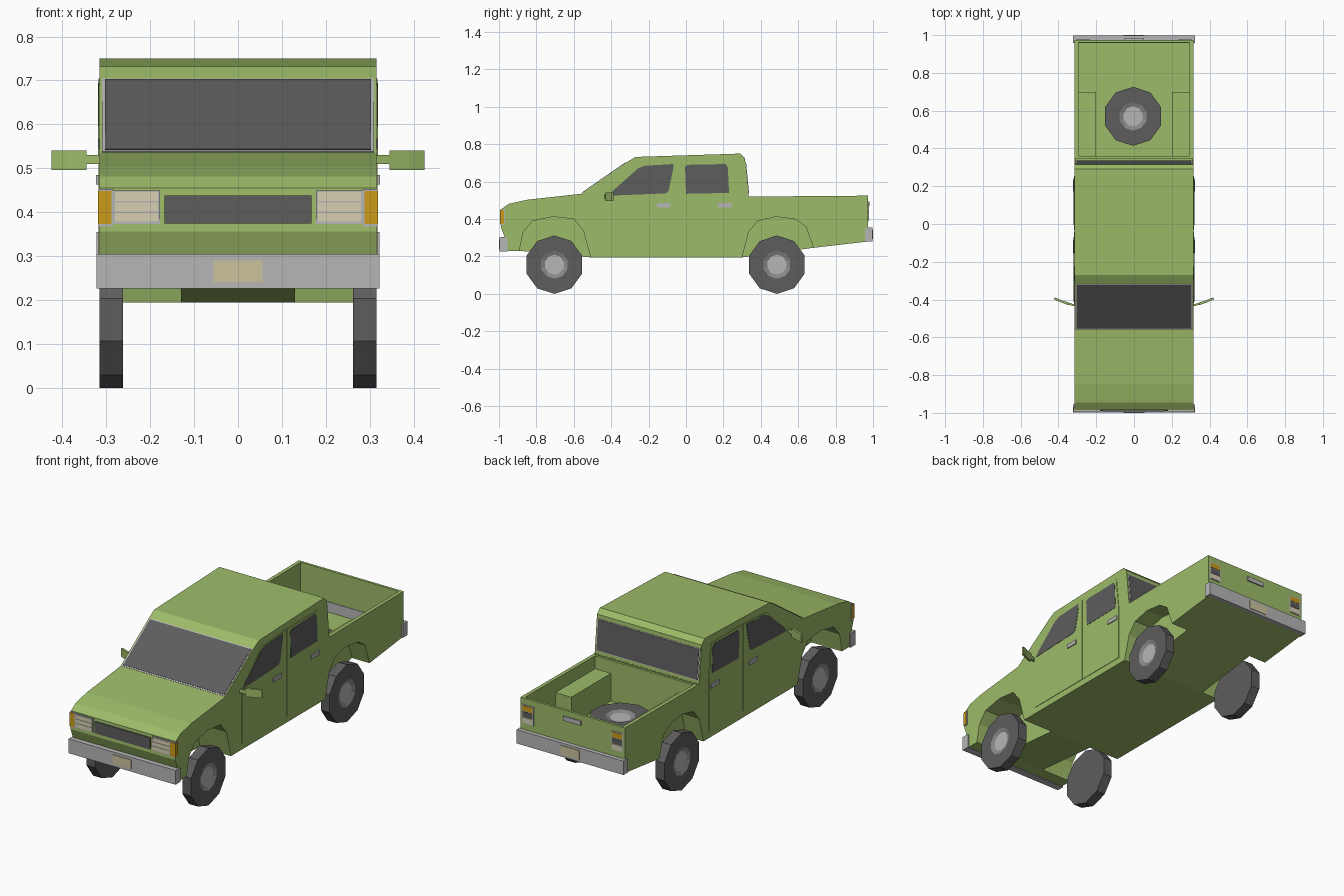
import bpy, bmesh, math
from mathutils import Matrix, Vector

if "Cube" in bpy.data.objects:
    bpy.data.objects.remove(bpy.data.objects["Cube"])


def material(name, r, g, b):
    m = bpy.data.materials.new(name)
    m.use_nodes = True
    m.diffuse_color = (r, g, b, 1)
    m.node_tree.nodes["Principled BSDF"].inputs["Base Color"].default_value = (r, g, b, 1)
    return m


GREEN = material("green paint", 0.34, 0.5, 0.14)
DARK = material("dark grey", 0.11, 0.11, 0.11)
METAL = material("light grey metal", 0.47, 0.47, 0.47)
RIM = material("mid grey", 0.25, 0.25, 0.25)
CREAM = material("cream plate", 0.6, 0.55, 0.34)
LENS = material("pale lens", 0.68, 0.63, 0.45)
ORANGE = material("orange lens", 0.6, 0.33, 0.01)


def finish(name, bm, mats):
    bmesh.ops.recalc_face_normals(bm, faces=bm.faces)
    mesh = bpy.data.meshes.new(name)
    bm.to_mesh(mesh)
    bm.free()
    for m in mats:
        mesh.materials.append(m)
    obj = bpy.data.objects.new(name, mesh)
    bpy.context.collection.objects.link(obj)
    return obj


def prism(name, pts, lo, hi, mat, axis="X"):
    """Extrude a (y, z) outline along X, or an (x, y) outline along Z."""
    place = (lambda p, t: (t, *p)) if axis == "X" else (lambda p, t: (*p, t))
    bm = bmesh.new()
    a = [bm.verts.new(place(p, lo)) for p in pts]
    b = [bm.verts.new(place(p, hi)) for p in pts]
    bm.faces.new(a)
    bm.faces.new(b[::-1])
    for i in range(len(pts)):
        j = (i + 1) % len(pts)
        bm.faces.new((a[i], a[j], b[j], b[i]))
    return finish(name, bm, [mat])


def box(name, x, y, z, mat):
    return prism(name, [(y[0], z[0]), (y[1], z[0]), (y[1], z[1]), (y[0], z[1])], *x, mat)


def pair(name, pts, lo, hi, mat, axis="X"):
    """The same part on both sides."""
    for side, s in (("left", 1), ("right", -1)):
        if axis == "X":
            prism(f"{side}_{name}", pts, s * lo, s * hi, mat)
        else:
            prism(f"{side}_{name}", [(s * x, y) for x, y in pts], lo, hi, mat, axis)


def box_pair(name, x, y, z, mat):
    for side, s in (("left", 1), ("right", -1)):
        box(f"{side}_{name}", (s * x[0], s * x[1]), y, z, mat)


def slope_plate(name, p, q, half, lift, mat):
    """Thin plate lying on the sloping line p-q."""
    p, q = Vector(p), Vector(q)
    d = (q - p).normalized()
    n = Vector((-d.y, d.x))
    prism(name, [p - n * 0.003, q - n * 0.003, q + n * lift, p + n * lift], -half, half, mat)


def cut(target, cutter):
    mod = target.modifiers.new("cut", "BOOLEAN")
    mod.operation, mod.solver, mod.object = "DIFFERENCE", "EXACT", cutter
    cutter.hide_render = True
    bpy.context.view_layer.objects.active = target
    bpy.ops.object.modifier_apply(modifier=mod.name)
    bpy.data.objects.remove(cutter)


# Body shell
body = prism("body", [
    (-0.965, 0.23), (-0.97, 0.305), (-0.99, 0.357), (-0.985, 0.455), (-0.945, 0.482),
    (-0.85, 0.503), (-0.56, 0.535), (-0.31, 0.708), (-0.27, 0.732), (0.29, 0.75),
    (0.315, 0.725), (0.335, 0.52), (0.974, 0.525), (0.974, 0.28), (0.68, 0.246),
    (0.3, 0.195), (-0.51, 0.195), (-0.89, 0.23)], -0.315, 0.315, GREEN)

# Wheel arches
front_arch = [(-0.89, 0.1), (-0.89, 0.235), (-0.87, 0.33), (-0.82, 0.39), (-0.71, 0.412),
              (-0.6, 0.4), (-0.55, 0.34), (-0.51, 0.195), (-0.51, 0.1)]
rear_arch = [(0.3, 0.1), (0.3, 0.195), (0.335, 0.33), (0.385, 0.39), (0.48, 0.412),
             (0.58, 0.4), (0.64, 0.36), (0.68, 0.25), (0.68, 0.1)]
for s in (1, -1):
    cut(body, prism("arch_cutter", front_arch, s * 0.13, s * 0.4, GREEN))
    cut(body, prism("arch_cutter", rear_arch, s * 0.21, s * 0.4, GREEN))

# Load bed, leaving a box over each rear wheel, and the gap behind the cab
cut(body, prism("bed_cutter", [(0.36, 0.45), (0.7, 0.45), (0.7, 0.3), (0.96, 0.3),
                               (0.96, 0.6), (0.36, 0.6)], -0.295, 0.295, GREEN))
cut(body, box("bed_cutter", (-0.2, 0.2), (0.36, 0.8), (0.3, 0.5), GREEN))
cut(body, box("gap_cutter", (-0.31, 0.31), (0.336, 0.346), (0.45, 0.6), GREEN))

# Doors, side windows and handles
pair("front_door", [(-0.42, 0.23), (-0.42, 0.52), (-0.25, 0.69), (-0.04, 0.705),
                    (-0.04, 0.23)], 0.312, 0.3175, GREEN)
pair("rear_door", [(-0.033, 0.23), (-0.033, 0.705), (0.235, 0.705), (0.255, 0.52),
                   (0.255, 0.23)], 0.312, 0.3175, GREEN)
pair("front_side_window", [(-0.41, 0.525), (-0.39, 0.552), (-0.255, 0.672), (-0.22, 0.685),
                           (-0.068, 0.694), (-0.068, 0.67), (-0.093, 0.55), (-0.11, 0.537)],
     0.314, 0.319, DARK)
pair("rear_side_window", [(0, 0.535), (-0.005, 0.68), (0.01, 0.69), (0.212, 0.694),
                          (0.224, 0.675), (0.23, 0.54)], 0.314, 0.319, DARK)
for name, y in (("front", -0.12), ("rear", 0.207)):
    box_pair(name + "_door_handle", (0.315, 0.323), (y - 0.035, y + 0.035), (0.463, 0.485), METAL)

# Windscreen and rear window, each on a thin trim frame
slope_plate("windscreen_trim", (-0.558, 0.5365), (-0.317, 0.703), 0.309, 0.002, METAL)
slope_plate("windscreen", (-0.552, 0.5405), (-0.3216, 0.7), 0.303, 0.004, DARK)
slope_plate("rear_window_trim", (0.317, 0.704), (0.3335, 0.536), 0.309, 0.002, METAL)
slope_plate("rear_window", (0.3175, 0.7), (0.333, 0.54), 0.303, 0.004, DARK)

# Door mirrors
pair("mirror_stalk", [(0.31, -0.437), (0.35, -0.426), (0.35, -0.416), (0.31, -0.427)],
     0.51, 0.53, GREEN, "Z")
pair("mirror_head", [(0.345, -0.43), (0.39, -0.414), (0.424, -0.398), (0.42, -0.388),
                     (0.385, -0.403), (0.345, -0.416)], 0.496, 0.541, GREEN, "Z")

# Bumpers and number plates
box("front_bumper", (-0.322, 0.322), (-0.997, -0.955), (0.227, 0.305), METAL)
box("rear_bumper", (-0.322, 0.322), (0.957, 0.997), (0.28, 0.355), METAL)
box("front_number_plate", (-0.056, 0.056), (-1, -0.995), (0.241, 0.291), CREAM)
box("rear_number_plate", (-0.056, 0.056), (0.995, 1), (0.294, 0.342), CREAM)

# Grille, headlights and corner lights
box("grille", (-0.167, 0.167), (-0.993, -0.984), (0.375, 0.438), DARK)
box_pair("headlight_frame", (0.178, 0.284), (-0.992, -0.983), (0.374, 0.45), METAL)
for i in range(3):
    z = 0.379 + i * 0.0235
    box_pair(f"headlight_lens_{i + 1}", (0.182, 0.28), (-0.994, -0.985), (z, z + 0.02), LENS)
box_pair("corner_light_frame", (0.284, 0.317), (-0.992, -0.968), (0.368, 0.453), METAL)
box_pair("corner_light", (0.288, 0.319), (-0.994, -0.972), (0.374, 0.449), ORANGE)

# Tail lights and tailgate handle
box_pair("tail_light_frame", (0.234, 0.304), (0.97, 0.976), (0.388, 0.492), METAL)
for name, z, mat in (("amber", 0.458, ORANGE), ("dark", 0.425, DARK), ("pale", 0.393, LENS)):
    box_pair(f"tail_light_{name}", (0.239, 0.299), (0.97, 0.978), (z, z + 0.028), mat)
box("tailgate_handle", (-0.053, 0.053), (0.97, 0.981), (0.47, 0.494), METAL)


def wheel(name, matrix):
    """Ten-sided tyre with a shallow hub on its +Z face."""
    rings = [(0.156, 0), (0.156, 0.053), (0.075, 0.053), (0.053, 0.045)]
    bm = bmesh.new()
    loops = []
    for r, h in rings:
        loops.append([bm.verts.new((r * math.cos(i * math.tau / 10),
                                    r * math.sin(i * math.tau / 10), h)) for i in range(10)])
    bm.faces.new(loops[0])
    for k in range(3):
        for i in range(10):
            j = (i + 1) % 10
            f = bm.faces.new((loops[k][i], loops[k][j], loops[k + 1][j], loops[k + 1][i]))
            f.material_index = 1 if k == 2 else 0
    bm.faces.new(loops[3]).material_index = 2
    finish(name, bm, [DARK, RIM, METAL]).matrix_world = matrix


# Road wheels and the spare lying in the bed
for side, s in (("left", 1), ("right", -1)):
    for end, y in (("front", -0.704), ("rear", 0.486)):
        wheel(f"{end}_{side}_wheel", Matrix.Translation((s * 0.262, y, 0.156))
              @ Matrix.Rotation(s * math.pi / 2, 4, "Y"))
wheel("spare_wheel", Matrix.Translation((-0.005, 0.57, 0.301)) @ Matrix.Rotation(math.pi / 2, 4, "Z"))
